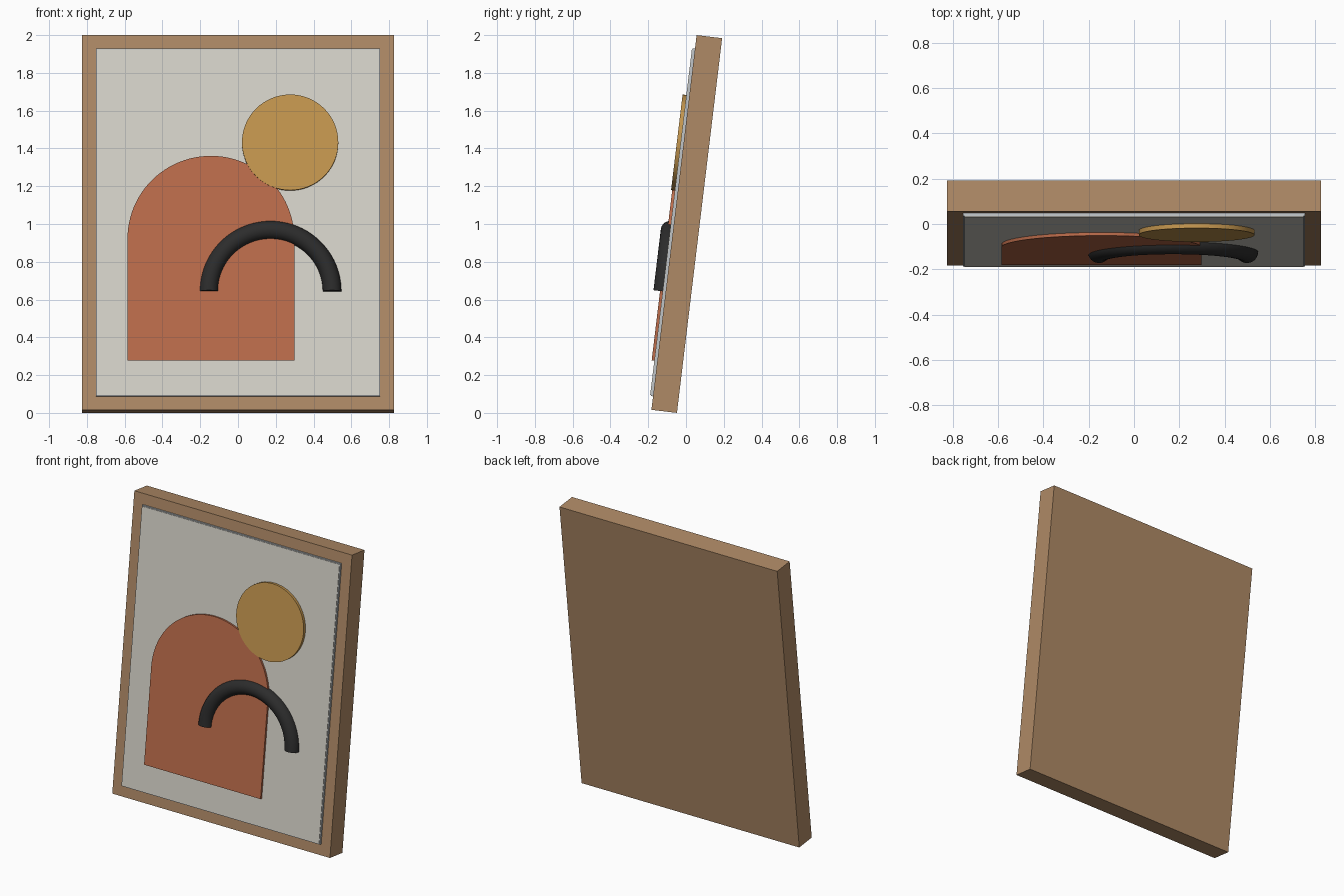
import bpy
import bmesh
from math import pi, cos, sin
from mathutils import Matrix, Vector

cube = bpy.data.objects.get("Cube")
if cube:
    bpy.data.objects.remove(cube, do_unlink=True)

LEAN = 0.12
W, H, DEPTH = 0.825, 1.998, 0.136
MARGIN = 0.072
# Local axes: x across, z up the picture, -y out of its face
PLACE = Matrix.Translation((0, -0.183, DEPTH * sin(LEAN))) @ Matrix.Rotation(-LEAN, 4, 'X')


def material(name, *rgb):
    color = [((c / 255 + 0.055) / 1.055) ** 2.4 for c in rgb] + [1]
    m = bpy.data.materials.new(name)
    m.diffuse_color = color
    m.use_nodes = True
    bsdf = m.node_tree.nodes["Principled BSDF"]
    bsdf.inputs["Base Color"].default_value = color
    bsdf.inputs["Roughness"].default_value = 0.7
    return m


def finish(name, bm, mat, smooth=False):
    bmesh.ops.recalc_face_normals(bm, faces=bm.faces)
    bm.transform(PLACE)
    mesh = bpy.data.meshes.new(name)
    bm.to_mesh(mesh)
    bm.free()
    mesh.materials.append(mat)
    obj = bpy.data.objects.new(name, mesh)
    bpy.context.collection.objects.link(obj)
    if smooth:
        bpy.ops.object.select_all(action='DESELECT')
        obj.select_set(True)
        bpy.context.view_layer.objects.active = obj
        bpy.ops.object.shade_smooth_by_angle(angle=pi / 6)
    return obj


def slab(name, outline, back, front, mat, smooth=False):
    """Extrude an x/z outline between two depths."""
    bm = bmesh.new()
    face = bm.faces.new([bm.verts.new((x, back, z)) for x, z in outline])
    out = bmesh.ops.extrude_face_region(bm, geom=[face])
    verts = [v for v in out["geom"] if isinstance(v, bmesh.types.BMVert)]
    bmesh.ops.translate(bm, verts=verts, vec=(0, front - back, 0))
    return finish(name, bm, mat, smooth)


def rect(inset):
    x, z0, z1 = W - inset, inset, H - inset
    return [(-x, z0), (x, z0), (x, z1), (-x, z1)]


def arc(cx, cz, r, sweep, n):
    return [(cx + r * cos(sweep * i / n), cz + r * sin(sweep * i / n)) for i in range(n + 1)]


wood = material("oak wood", 175, 138, 102)
edge = material("pale grey edge", 192, 197, 200)
paper = material("warm white paper", 214, 211, 202)
clay = material("terracotta", 188, 108, 75)
gold = material("ochre", 197, 151, 79)
black = material("charcoal", 44, 44, 44)

# Frame and the raised picture board
slab("frame", rect(0), DEPTH, 0, wood)
slab("board_edge", rect(MARGIN), 0.01, -0.012, edge)
slab("paper", rect(MARGIN + 0.006), 0, -0.016, paper)

# Arch panel
left, right, foot, spring = -0.585, 0.298, 0.26, 0.909
arch = [(left, foot), (right, foot)]
arch += arc((left + right) / 2, spring, (right - left) / 2, pi, 48)
slab("arch_panel", arch, 0, -0.03, clay, True)

# Sun disc
disc = arc(0.276, 1.422, 0.255, 2 * pi, 64)[:-1]
slab("sun_disc", disc, 0, -0.036, gold, True)

# Half ring: a circle spun through half a turn, with closed ends
bm = bmesh.new()
ring = bmesh.ops.create_circle(bm, segments=24, radius=0.049)
bmesh.ops.translate(bm, verts=ring["verts"], vec=(0.326, 0, 0))
bmesh.ops.spin(bm, geom=bm.verts[:] + bm.edges[:], cent=(0, 0, 0),
               axis=(0, -1, 0), angle=pi, steps=48)
bmesh.ops.holes_fill(bm, edges=[e for e in bm.edges if e.is_boundary], sides=0)
bmesh.ops.translate(bm, verts=bm.verts, vec=Vector((0.172, -0.016, 0.63)))
finish("half_ring", bm, black, True)
